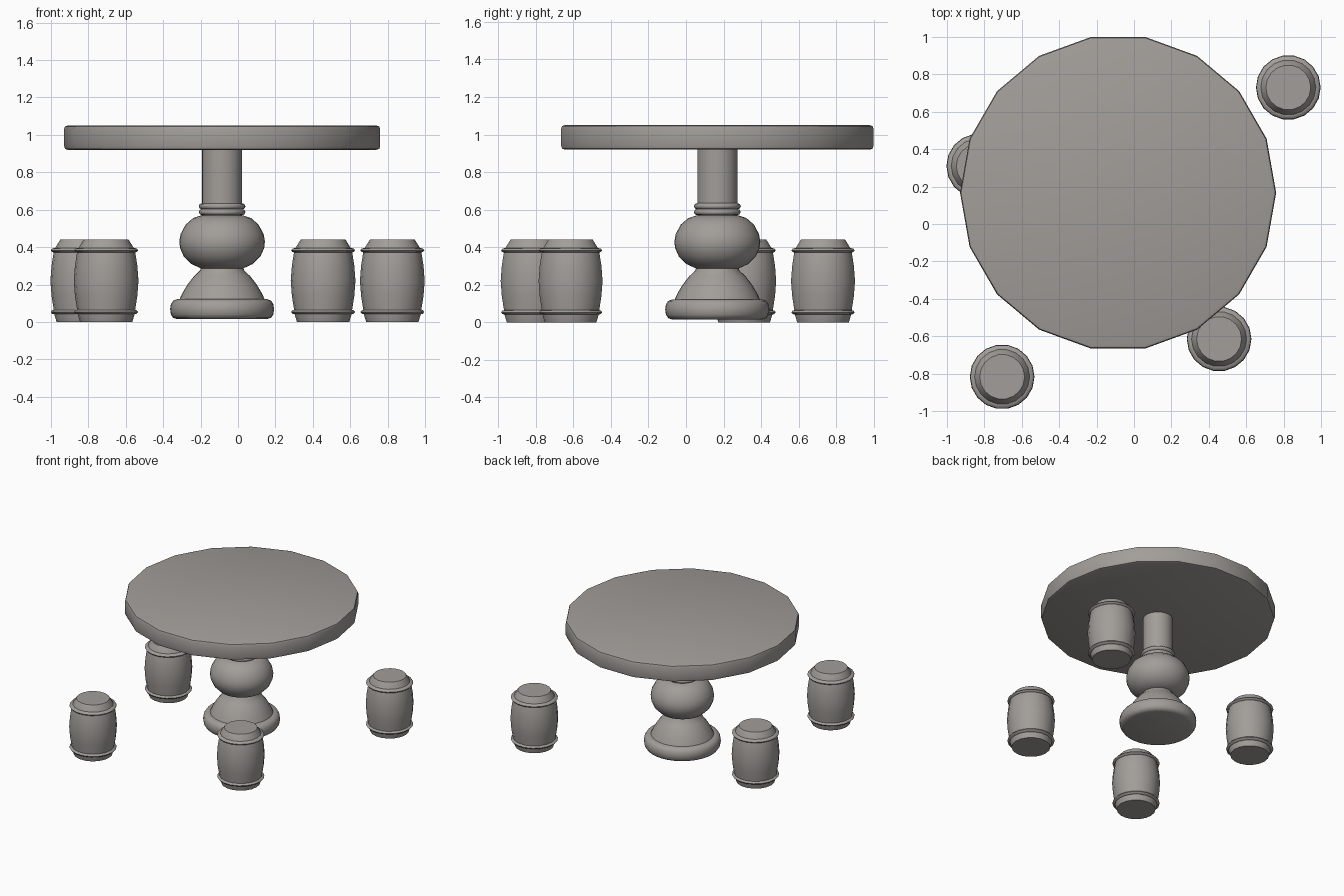
import bpy, bmesh, math

if "Cube" in bpy.data.objects:
    bpy.data.objects.remove(bpy.data.objects["Cube"])

stone = bpy.data.materials.new("warm grey stone")
stone.diffuse_color = (0.36, 0.34, 0.32, 1)
stone.use_nodes = True
stone.node_tree.nodes["Principled BSDF"].inputs["Base Color"].default_value = stone.diffuse_color


def lathe(name, profile, loc, sides, angle=40):
    """Revolve (radius, z) points around z, with capped ends."""
    bm = bmesh.new()
    rings = []
    for r, z in profile:
        rings.append([bm.verts.new((r * math.cos(2 * math.pi * i / sides),
                                    r * math.sin(2 * math.pi * i / sides), z))
                      for i in range(sides)])
    for a, b in zip(rings, rings[1:]):
        for i in range(sides):
            j = (i + 1) % sides
            bm.faces.new((a[i], a[j], b[j], b[i]))
    bm.faces.new(rings[0][::-1])
    bm.faces.new(rings[-1])
    me = bpy.data.meshes.new(name)
    bm.to_mesh(me)
    bm.free()
    me.materials.append(stone)
    ob = bpy.data.objects.new(name, me)
    bpy.context.collection.objects.link(ob)
    ob.location = (loc[0], loc[1], 0)
    bpy.ops.object.select_all(action='DESELECT')
    ob.select_set(True)
    bpy.context.view_layer.objects.active = ob
    bpy.ops.object.shade_smooth_by_angle(angle=math.radians(angle))
    return ob


def bead(r, z, h, bulge):
    """Half-round moulding profile."""
    return [(r + bulge * math.sin(t * math.pi / 4), z - h / 2 * math.cos(t * math.pi / 4))
            for t in range(5)]


C = (-0.085, 0.167)

# Round table top with softened rims
lathe("table_top", [(0.825, 0.92), (0.84, 0.925), (0.845, 0.94), (0.845, 1.03),
                    (0.84, 1.045), (0.825, 1.05)], C, 18, 50)

# Pedestal: foot, bell, bulb, collars and column
lathe("pedestal_foot", [(0.24, 0.015), (0.262, 0.022), (0.274, 0.04), (0.278, 0.068),
                        (0.274, 0.095), (0.262, 0.113), (0.24, 0.122)], C, 32, 50)
lathe("pedestal_bell", [(0.228, 0.12), (0.212, 0.155), (0.185, 0.20), (0.15, 0.245),
                        (0.118, 0.275), (0.11, 0.30)], C, 32)
lathe("pedestal_bulb", [(0.11, 0.285), (0.165, 0.31), (0.205, 0.35), (0.225, 0.395),
                        (0.229, 0.43), (0.222, 0.47), (0.195, 0.52), (0.155, 0.555),
                        (0.11, 0.57)], C, 32, 50)
for i, z in enumerate((0.587, 0.618)):
    lathe(f"column_collar_{i + 1}", bead(0.105, z, 0.034, 0.02), C, 32, 60)
lathe("column", [(0.107, 0.56), (0.107, 0.93)], C, 32)

# Barrel stools: staved body with a hoop near each end
for i, p in enumerate([(0.825, 0.73), (0.455, -0.615), (-0.705, -0.817), (-0.83, 0.31)], 1):
    lathe(f"stool_{i}_body", [(0.14, 0.0), (0.152, 0.04), (0.156, 0.07), (0.167, 0.14),
                              (0.173, 0.22), (0.167, 0.30), (0.156, 0.37), (0.148, 0.395),
                              (0.12, 0.44)], p, 18, 35)
    for n, z in (("lower", 0.053), ("upper", 0.383)):
        lathe(f"stool_{i}_{n}_hoop", bead(0.147, z, 0.026, 0.024), p, 18, 60)
